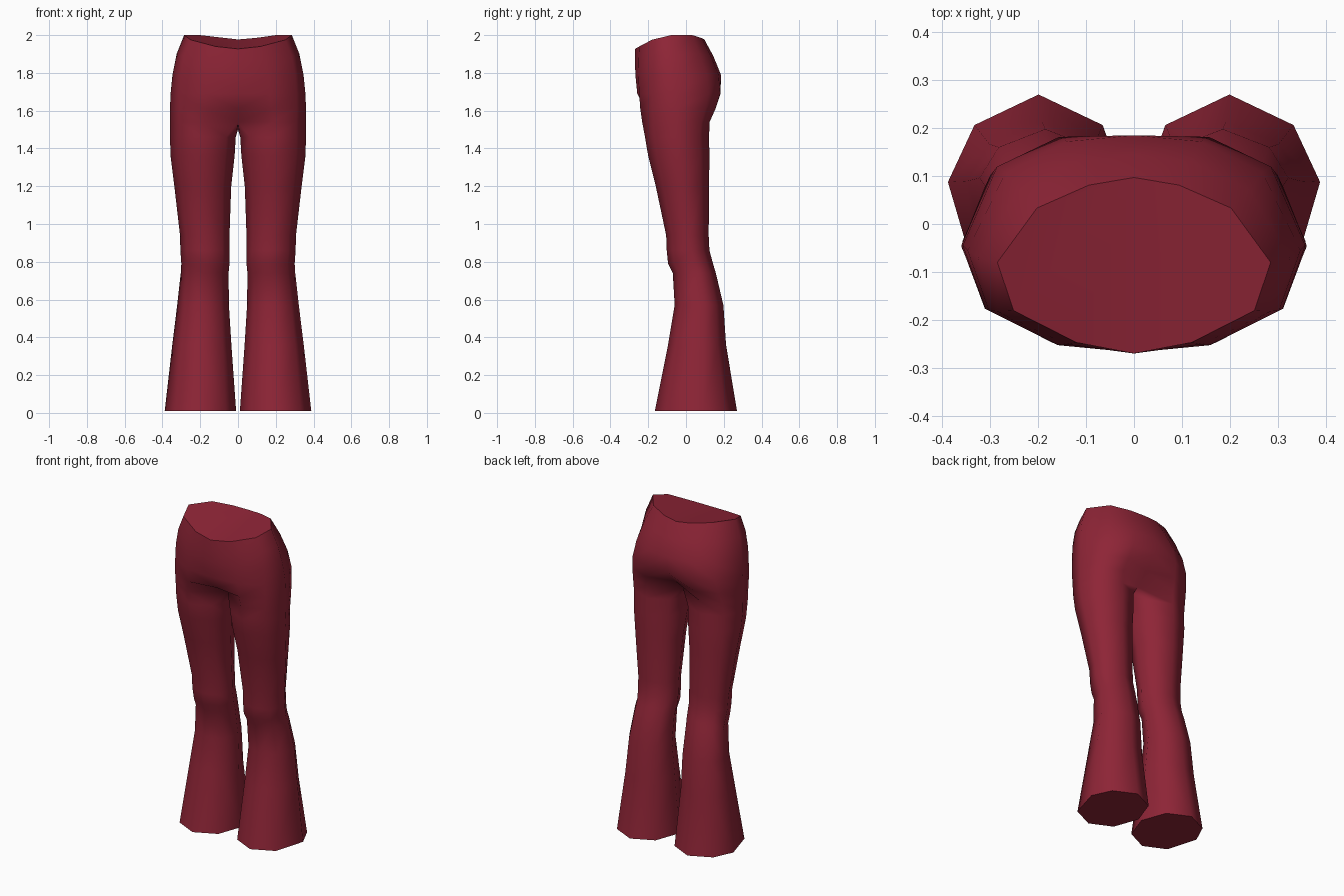
import bpy
import bmesh
import math

if "Cube" in bpy.data.objects:
    bpy.data.objects.remove(bpy.data.objects["Cube"], do_unlink=True)

# Cloth colour
cloth = bpy.data.materials.new("dark red cloth")
cloth.use_nodes = True
red = (0.27, 0.018, 0.037, 1)
cloth.diffuse_color = red
bsdf = next(n for n in cloth.node_tree.nodes if n.type == "BSDF_PRINCIPLED")
bsdf.inputs["Base Color"].default_value = red
bsdf.inputs["Roughness"].default_value = 0.8

# Half outline from front centre, round the side, to back centre
WAIST_X = (0, .42, .88, 1, .71, .33, 0)
THIGH_X = (0, .51, .86, 1, .86, .51, 0)
WAIST_Y = (1, .88, .53, 0, .64, .91, 1)
THIGH_Y = (1, 1, .68, 0, .74, 1, 1)
WAIST_DIP = (.073, .06, .025, 0, 0, .015, .023)

# Pelvis rings: height, half width, front, side and back y,
# waist dip, front centre pull, back centre pull
PELVIS = [
    (2.0, .285, -.27, -.08, .097, 1, 1, 1),
    (1.9, .325, -.27, -.07, .145, .5, 1, 1),
    (1.79, .347, -.268, -.055, .185, 0, 1, 1),
    (1.69, .357, -.258, -.045, .19, 0, 1, .97),
    (1.61, .36, -.247, -.045, .16, 0, .85, .75),
    (1.54, .36, -.232, -.045, .125, 0, .3, .45),
]

# Leg rings: height, inner and outer x, front and back y
LEG = [
    (1.46, .012, .36, -.217, .122),
    (1.36, .018, .357, -.2, .124),
    (1.2, .036, .337, -.16, .122),
    (.94, .045, .307, -.105, .12),
    (.86, .045, .305, -.102, .124),
    (.79, .045, .3, -.095, .143),
    (.74, .05, .303, -.07, .158),
    (.57, .048, .322, -.06, .198),
    (.36, .035, .348, -.095, .212),
    (.01, .01, .388, -.165, .27),
]


def mix(a, b, t):
    return a + (b - a) * t


def pelvis_ring(row, t):
    z, width, front, side, back, dip, pull_front, pull_back = row
    points = []
    for i in range(7):
        x = width * mix(WAIST_X[i], THIGH_X[i], t)
        reach = mix(WAIST_Y[i], THIGH_Y[i], t)
        reach *= pull_front if i == 0 else pull_back if i == 6 else 1
        y = side + reach * ((front if i < 3 else back) - side)
        points.append((x, y, z - dip * WAIST_DIP[i]))
    return points


def leg_ring(row, t):
    z, inner, outer, front, back = row
    cx, rx = (inner + outer) / 2, (outer - inner) / 2
    cy, ry = (front + back) / 2, (back - front) / 2
    points = []
    for i in range(8):
        a = math.radians(45 * i - 135)
        x, y = cx + rx * math.cos(a), cy + ry * math.sin(a)
        if i == 3:
            y += .035 * t
        points.append((x, y, z))
    return points


# Left half: pelvis strips, crotch, leg tube and end caps
bm = bmesh.new()


def add_ring(points):
    return [bm.verts.new(p) for p in points]


def bridge(upper, lower, closed):
    n = len(upper)
    for i in range(n if closed else n - 1):
        j = (i + 1) % n
        bm.faces.new((lower[i], lower[j], upper[j], upper[i]))


last = len(PELVIS) - 1
rings = [add_ring(pelvis_ring(r, k / last)) for k, r in enumerate(PELVIS)]
for upper, lower in zip(rings, rings[1:]):
    bridge(upper, lower, False)
bm.faces.new(rings[0])

crotch = bm.verts.new((0, -.02, 1.5))
previous = rings[-1] + [crotch]
for k, row in enumerate(LEG):
    ring = add_ring(leg_ring(row, k / (len(LEG) - 1)))
    bridge(previous, ring, True)
    previous = ring
bm.faces.new(previous[::-1])

mesh = bpy.data.meshes.new("flared_trousers")
bm.to_mesh(mesh)
bm.free()
mesh.materials.append(cloth)
trousers = bpy.data.objects.new("flared_trousers", mesh)
bpy.context.collection.objects.link(trousers)

# Right half by mirroring, then smooth cloth with crisp waist and hems
bpy.context.view_layer.objects.active = trousers
trousers.select_set(True)
mirror = trousers.modifiers.new("right_half", "MIRROR")
mirror.use_clip = True
mirror.merge_threshold = .001
bpy.ops.object.modifier_apply(modifier=mirror.name)
bpy.ops.object.shade_smooth_by_angle(angle=math.radians(60))
